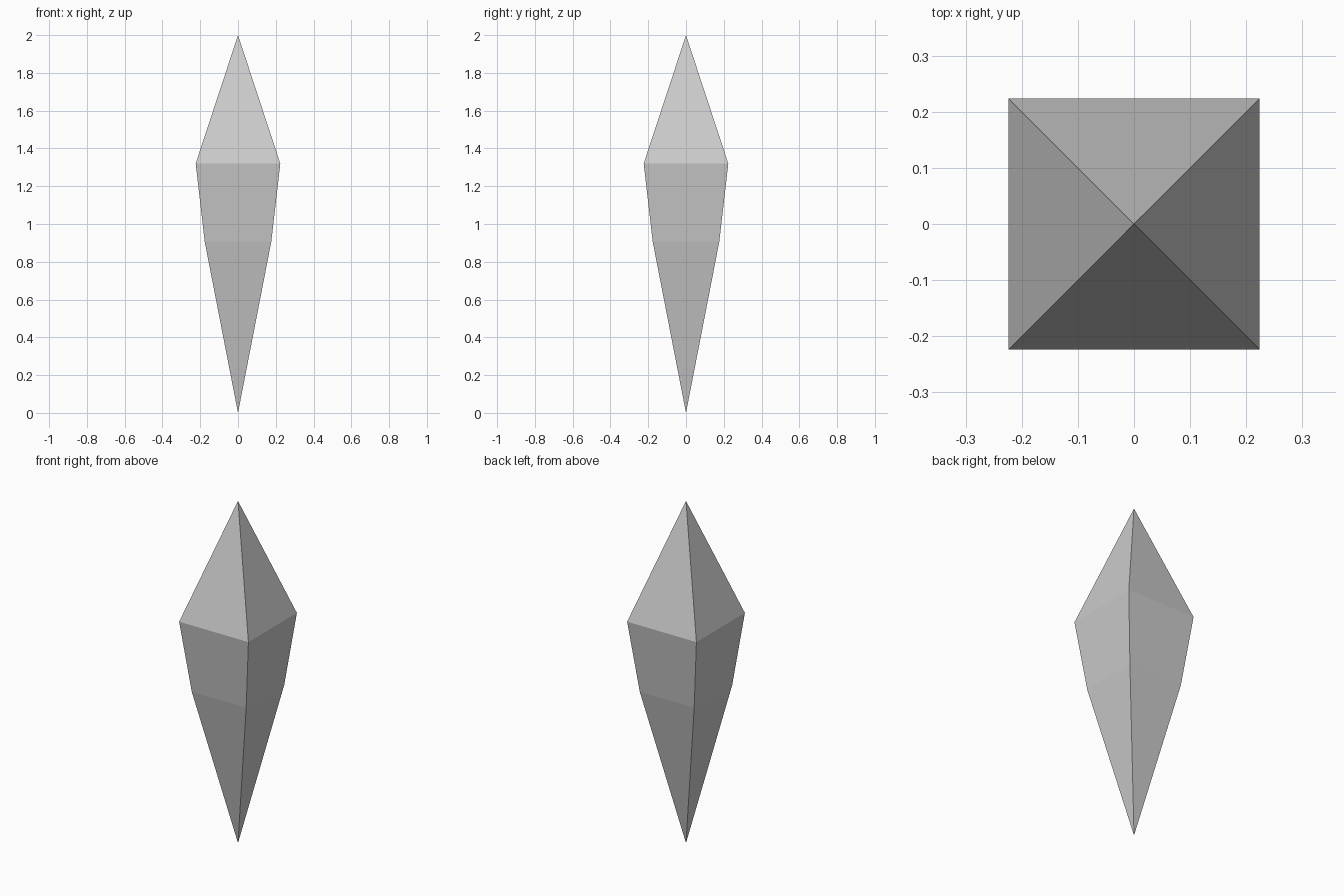
import bpy, bmesh

if "Cube" in bpy.data.objects:
    bpy.data.objects.remove(bpy.data.objects["Cube"])

# Square rings of the crystal: (height, half width)
RINGS = [(0.905, 0.176), (1.32, 0.224)]
BOTTOM, TOP = 0.0, 2.0

bm = bmesh.new()

# Square cross-sections
rings = [[bm.verts.new((sx * h, sy * h, z))
          for sx, sy in ((-1, -1), (1, -1), (1, 1), (-1, 1))]
         for z, h in RINGS]

# Pointed ends
low_tip = bm.verts.new((0, 0, BOTTOM))
high_tip = bm.verts.new((0, 0, TOP))

# Four identical flat sides
for i in range(4):
    j = (i + 1) % 4
    bm.faces.new((low_tip, rings[0][j], rings[0][i]))
    for a, b in zip(rings, rings[1:]):
        bm.faces.new((a[i], a[j], b[j], b[i]))
    bm.faces.new((rings[-1][i], rings[-1][j], high_tip))

bmesh.ops.recalc_face_normals(bm, faces=bm.faces)
mesh = bpy.data.meshes.new("crystal")
bm.to_mesh(mesh)
bm.free()
bpy.context.collection.objects.link(bpy.data.objects.new("crystal", mesh))
